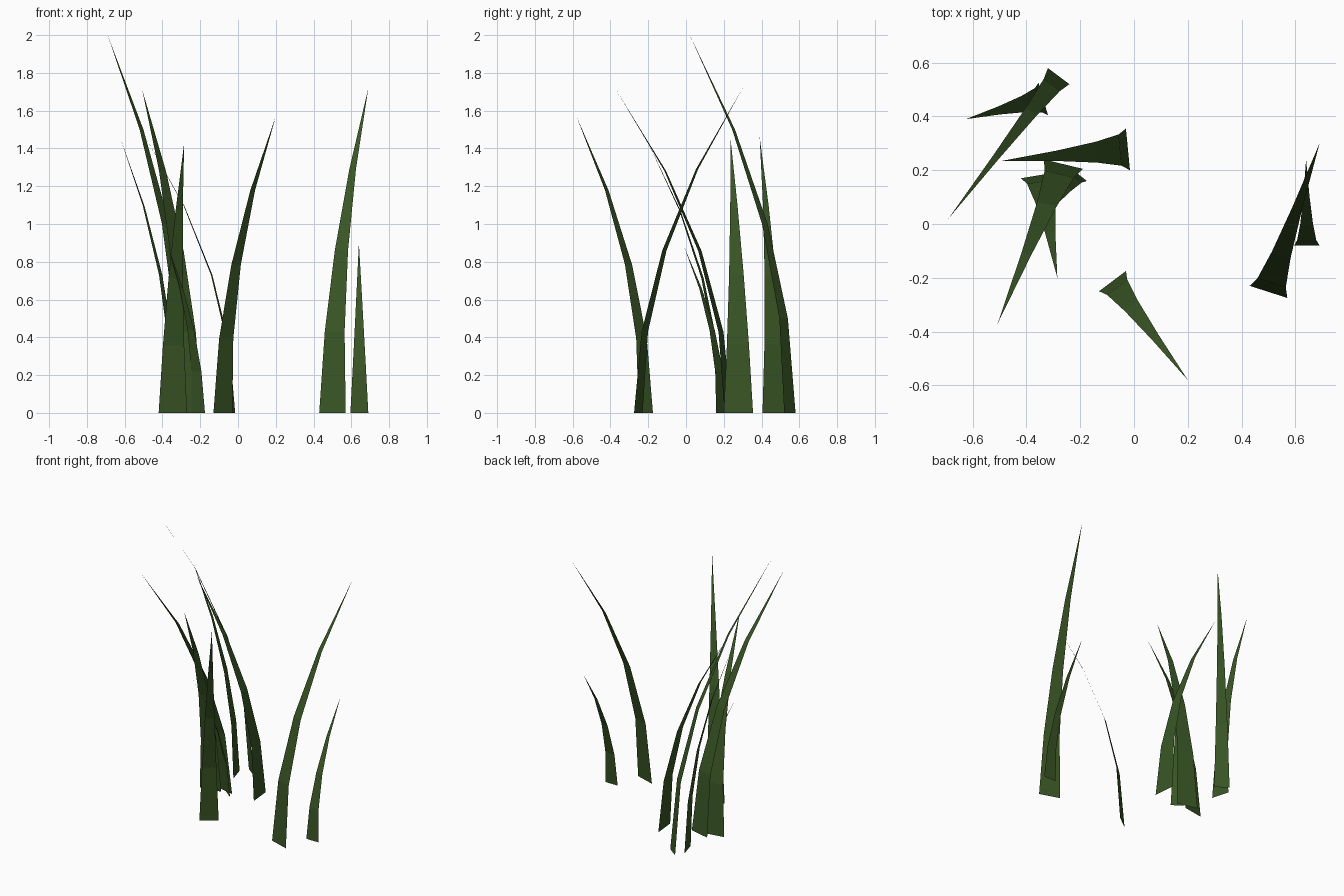
import bpy
import bmesh
from mathutils import Vector

if "Cube" in bpy.data.objects:
    bpy.data.objects.remove(bpy.data.objects["Cube"])

SEGMENTS = 4

green = bpy.data.materials.new("grass_green")
green.diffuse_color = (0.04, 0.09, 0.018, 1.0)
green.use_nodes = True
green.node_tree.nodes["Principled BSDF"].inputs["Base Color"].default_value = green.diffuse_color


def grass_blade(name, left, right, tip):
    """Flat tapering blade: the base edge shrinks to a point along a parabolic bend."""
    left, right, tip = Vector((*left, 0)), Vector((*right, 0)), Vector(tip)
    centre = (left + right) / 2
    half = (right - left) / 2
    lean = Vector((tip.x - centre.x, tip.y - centre.y, 0))
    # keep the upper face of the bent blade as its front
    if half.cross(Vector((0, 0, 1))).dot(lean) > 0:
        half = -half
    bm = bmesh.new()
    rows = []
    for i in range(SEGMENTS):
        t = i / SEGMENTS
        c = centre + lean * t * t + Vector((0, 0, tip.z * t))
        rows.append([bm.verts.new(c - half * (1 - t)), bm.verts.new(c + half * (1 - t))])
    for a, b in zip(rows, rows[1:]):
        bm.faces.new((a[0], a[1], b[1], b[0]))
    bm.faces.new((rows[-1][0], rows[-1][1], bm.verts.new(tip)))
    mesh = bpy.data.meshes.new(name)
    bm.to_mesh(mesh)
    bm.free()
    mesh.materials.append(green)
    bpy.context.collection.objects.link(bpy.data.objects.new(name, mesh))


# base left corner, base right corner, tip
BLADES = [
    # back left pair
    ((-0.32, 0.58), (-0.24, 0.52), (-0.69, 0.02, 2.0)),
    ((-0.355, 0.525), (-0.32, 0.405), (-0.625, 0.39, 1.46)),
    # sideways blade in the middle
    ((-0.03, 0.355), (-0.015, 0.20), (-0.49, 0.235, 1.46)),
    # left cluster
    ((-0.335, 0.24), (-0.19, 0.205), (-0.507, -0.37, 1.71)),
    ((-0.42, 0.17), (-0.27, 0.195), (-0.285, -0.20, 1.43)),
    ((-0.245, 0.215), (-0.175, 0.16), (-0.37, -0.01, 0.88)),
    # front blade
    ((-0.13, -0.25), (-0.03, -0.175), (0.20, -0.58, 1.57)),
    # right pair
    ((0.43, -0.23), (0.57, -0.275), (0.69, 0.30, 1.72)),
    ((0.595, -0.08), (0.69, -0.08), (0.64, 0.24, 0.90)),
]
for n, blade in enumerate(BLADES, 1):
    grass_blade(f"grass_blade_{n}", *blade)
